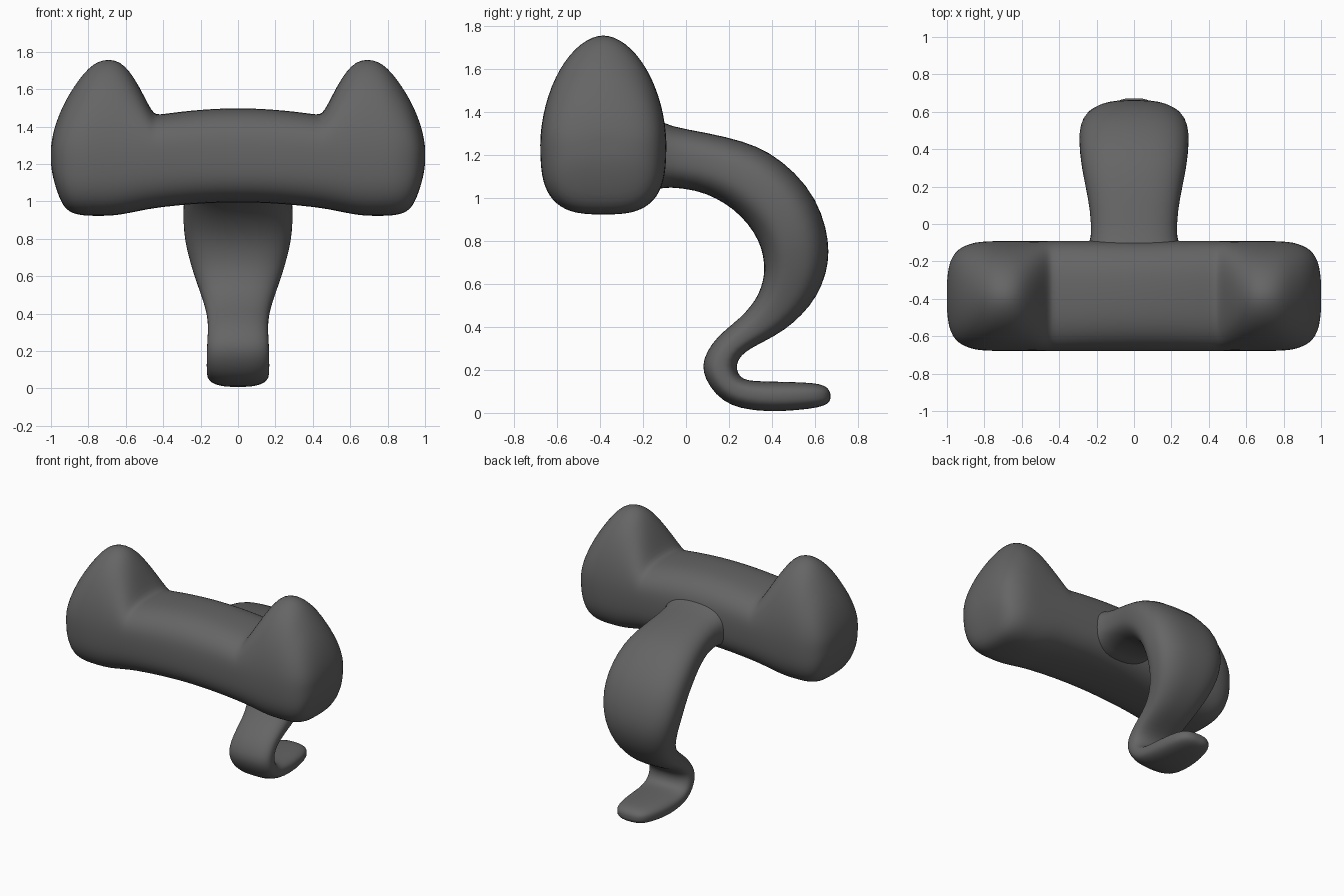
import bpy, bmesh, math
from mathutils import Vector

SEG = 32
grey = bpy.data.materials.new("dark_grey")
grey.diffuse_color = (0.13, 0.13, 0.13, 1)


def sup(t, n):
    """Point on a unit superellipse of power n."""
    c, s = math.cos(t), math.sin(t)
    return (math.copysign(abs(c) ** (2 / n), c), math.copysign(abs(s) ** (2 / n), s))


def loft(name, rings):
    """Skin a list of equal-sized rings, closing both ends."""
    bm = bmesh.new()
    vs = [[bm.verts.new(p) for p in r] for r in rings]
    for a, b in zip(vs, vs[1:]):
        for i in range(SEG):
            j = (i + 1) % SEG
            bm.faces.new((a[i], a[j], b[j], b[i]))
    for r in (vs[0], vs[-1]):
        mid = bm.verts.new(sum((v.co for v in r), Vector()) / SEG)
        for i in range(SEG):
            bm.faces.new((r[i], r[(i + 1) % SEG], mid))
    bmesh.ops.recalc_face_normals(bm, faces=bm.faces)
    me = bpy.data.meshes.new(name)
    bm.to_mesh(me)
    bm.free()
    me.materials.append(grey)
    me.shade_smooth()
    ob = bpy.data.objects.new(name, me)
    bpy.context.collection.objects.link(ob)
    ob.modifiers.new("smooth", "SUBSURF").levels = 1
    ob.modifiers["smooth"].render_levels = 1
    return ob


# Crossbar with upright horns: x, top z, bottom z, half depth, upper power
BAR = [(0, 1.50, .995, .295, 2.7), (.12, 1.497, .993, .295, 2.7),
       (.25, 1.487, .985, .295, 2.7), (.36, 1.474, .974, .295, 2.7),
       (.42, 1.465, .967, .295, 2.7), (.45, 1.468, .962, .295, 2.6),
       (.48, 1.52, .958, .295, 2.4), (.53, 1.62, .948, .295, 2.1),
       (.58, 1.70, .938, .295, 1.9), (.63, 1.75, .928, .295, 1.85),
       (.69, 1.765, .922, .295, 1.85), (.75, 1.752, .922, .295, 1.85),
       (.80, 1.715, .922, .293, 1.9), (.85, 1.655, .927, .288, 1.9),
       (.90, 1.58, .94, .272, 2.0), (.94, 1.505, .98, .25, 2.0),
       (.97, 1.43, 1.06, .215, 2.0), (.99, 1.36, 1.13, .165, 2.0),
       (1.0, 1.30, 1.19, .09, 2.0)]


def bar_ring(x, top, bottom, depth, power):
    ring = []
    for i in range(SEG):
        t = 2 * math.pi * i / SEG
        c, s = sup(t, power if math.sin(t) >= 0 else 3.0)
        h = top - 1.25 if s >= 0 else 1.25 - bottom
        ring.append(Vector((x, -.385 + depth * c, 1.25 + h * s)))
    return ring


mirrored = [(-r[0], *r[1:]) for r in reversed(BAR[1:])]
loft("horned_crossbar", [bar_ring(*r) for r in mirrored + BAR])

# Curled strap: outer y, outer z, inner y, inner z, half width
STRAP = [(-.25, 1.37, -.25, 1.03, .25), (-.125, 1.37, -.125, 1.04, .26),
         (-.085, 1.335, -.085, 1.053, .225), (.10, 1.305, .05, 1.037, .235),
         (.27, 1.265, .14, 1.0, .26), (.39, 1.215, .22, .95, .28),
         (.51, 1.12, .29, .88, .292), (.605, 1.0, .34, .80, .295),
         (.655, .86, .36, .73, .285), (.668, .75, .365, .67, .265),
         (.655, .65, .36, .62, .245), (.61, .54, .34, .555, .215),
         (.54, .455, .305, .50, .19), (.46, .385, .25, .44, .17),
         (.36, .33, .18, .385, .162), (.28, .29, .12, .325, .161),
         (.238, .245, .08, .25, .165), (.235, .20, .078, .19, .167),
         (.252, .165, .11, .12, .168), (.29, .15, .17, .055, .168),
         (.35, .147, .25, .02, .167), (.45, .145, .38, .004, .165),
         (.55, .142, .52, .012, .15), (.625, .136, .62, .025, .125),
         (.66, .118, .66, .042, .09), (.672, .095, .672, .06, .045)]


def strap_ring(oy, oz, iy, iz, w):
    outer, inner = Vector((0, oy, oz)), Vector((0, iy, iz))
    mid, half = (outer + inner) / 2, (outer - inner) / 2
    pts = [sup(2 * math.pi * i / SEG, 2.6) for i in range(SEG)]
    return [mid + half * s + Vector((w * c, 0, 0)) for c, s in pts]


loft("curled_strap", [strap_ring(*r) for r in STRAP])
